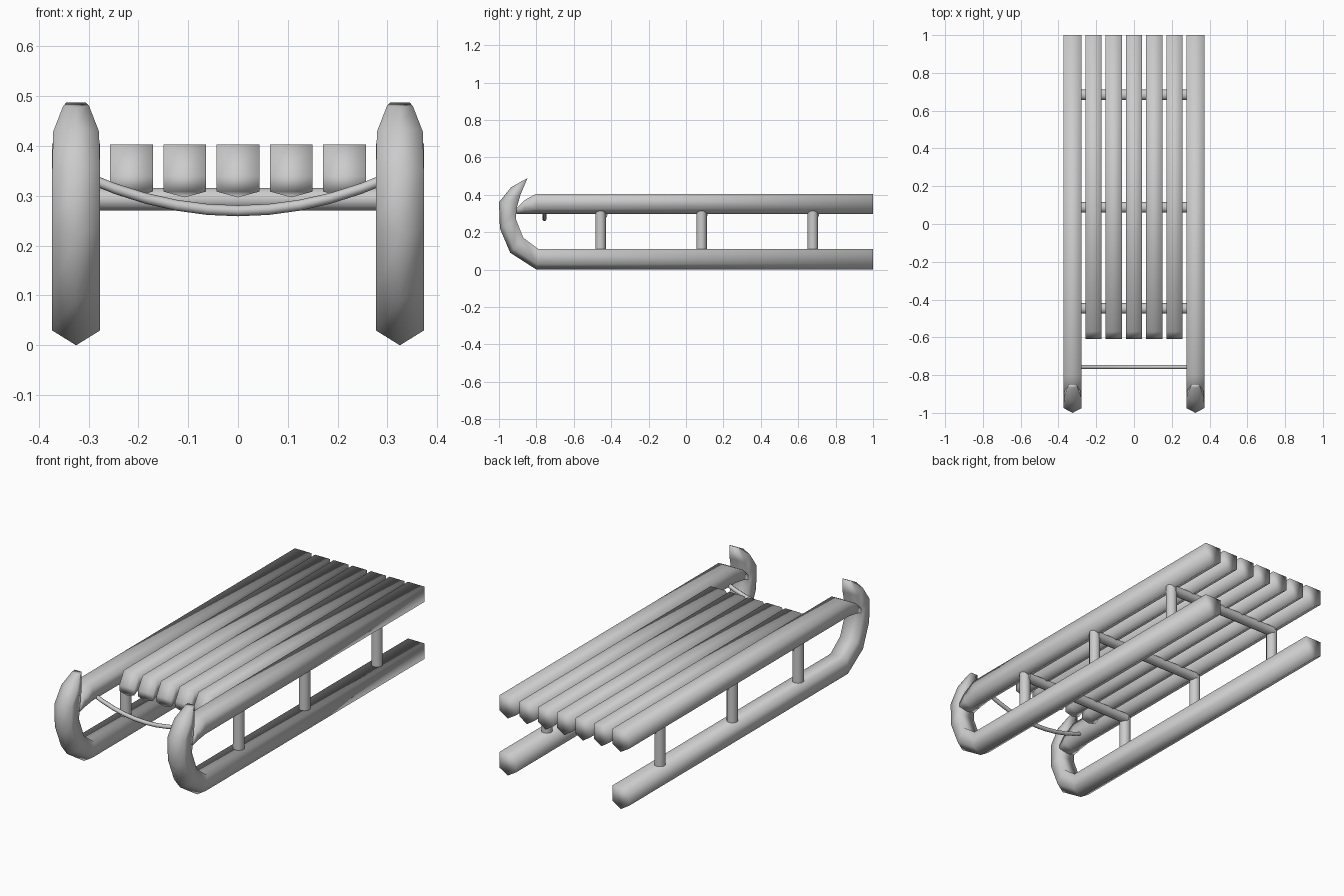
import bpy, bmesh, math
from mathutils import Vector

cube = bpy.data.objects.get("Cube")
if cube:
    bpy.data.objects.remove(cube, do_unlink=True)

wood = bpy.data.materials.new("plain_grey")
wood.use_nodes = True
GREY = (0.6, 0.6, 0.6, 1)
wood.diffuse_color = GREY
wood.node_tree.nodes["Principled BSDF"].inputs["Base Color"].default_value = GREY


def finish(name, bm, angle):
    bmesh.ops.recalc_face_normals(bm, faces=bm.faces)
    mesh = bpy.data.meshes.new(name)
    bm.to_mesh(mesh)
    bm.free()
    mesh.materials.append(wood)
    ob = bpy.data.objects.new(name, mesh)
    bpy.context.collection.objects.link(ob)
    bpy.ops.object.select_all(action="DESELECT")
    ob.select_set(True)
    bpy.context.view_layer.objects.active = ob
    bpy.ops.object.shade_smooth_by_angle(angle=math.radians(angle))


def skin(bm, rings):
    """Join matching rings of points into a closed tube."""
    loops = [[bm.verts.new(p) for p in ring] for ring in rings]
    n = len(loops[0])
    for a, b in zip(loops, loops[1:]):
        for i in range(n):
            j = (i + 1) % n
            bm.faces.new((a[i], a[j], b[j], b[i]))
    bm.faces.new(loops[0])
    bm.faces.new(loops[-1])


def beam(name, x, sections):
    """Five-sided beam: a ridge along the first edge, flat on the second."""
    rings = []
    for ridge, flat, w_ridge, w_flat in sections:
        r, f = Vector((x, *ridge)), Vector((x, *flat))
        shoulder = r.lerp(f, 0.27)
        a, b = Vector((w_ridge, 0, 0)), Vector((w_flat, 0, 0))
        rings.append([r, shoulder + a, f + b, f - b, shoulder - a])
    bm = bmesh.new()
    skin(bm, rings)
    finish(name, bm, 95)


def tube(name, path, ry, rz, sides=10):
    """Round bar through points, square to its overall direction."""
    direction = (Vector(path[-1]) - Vector(path[0])).normalized()
    u = Vector((0, 1, 0))
    v = direction.cross(u)
    steps = [2 * math.pi * i / sides for i in range(sides)]
    bm = bmesh.new()
    skin(bm, [[Vector(p) + u * ry * math.cos(t) + v * rz * math.sin(t)
               for t in steps] for p in path])
    finish(name, bm, 60)


W = 0.048
RUNNER = [((1, 0), (1, .11), W, W),
          ((-.8, 0), (-.79, .11), W, W),
          ((-.94, .09), (-.87, .17), W, W),
          ((-.995, .22), (-.91, .27), W, W),
          ((-1, .36), (-.905, .33), W, W),
          ((-.935, .44), (-.885, .40), .046, .044),
          ((-.868, .478), (-.848, .487), .026, .02)]
RAIL = [((1, .297), (1, .405), W, W),
        ((-.8, .297), (-.8, .405), W, W),
        ((-.865, .297), (-.865, .37), W, W),
        ((-.905, .297), (-.905, .33), W, W)]
S = 0.043
SLAT = [((1, .297), (1, .403), S, S),
        ((-.57, .297), (-.57, .403), S, S),
        ((-.608, .297), (-.608, .34), S, S)]

# Runners, side rails and posts
for side, sx in (("left", 1), ("right", -1)):
    x = 0.325 * sx
    beam(side + "_runner", x, RUNNER)
    beam(side + "_rail", x, RAIL)
    for place, y in (("front", -.457), ("middle", .083), ("rear", .678)):
        tube(f"{side}_{place}_post", [(x, y, .08), (x, y, .33)], .028, .028)

# Seat slats
for i in range(5):
    beam(f"seat_slat_{i + 1}", (i - 2) * 0.107, SLAT)

# Crossbars under the seat
for place, y in (("front", -.447), ("middle", .088), ("rear", .684)):
    tube(place + "_crossbar", [(-.32, y, .293), (.32, y, .293)], .028, .024)

# Sagging pull rope between the rails
rope = [(x / 10 * .31, -.757, .27 + .07 * (x / 10) ** 2)
        for x in range(-10, 11, 2)]
tube("pull_rope", rope, .011, .011, 8)
